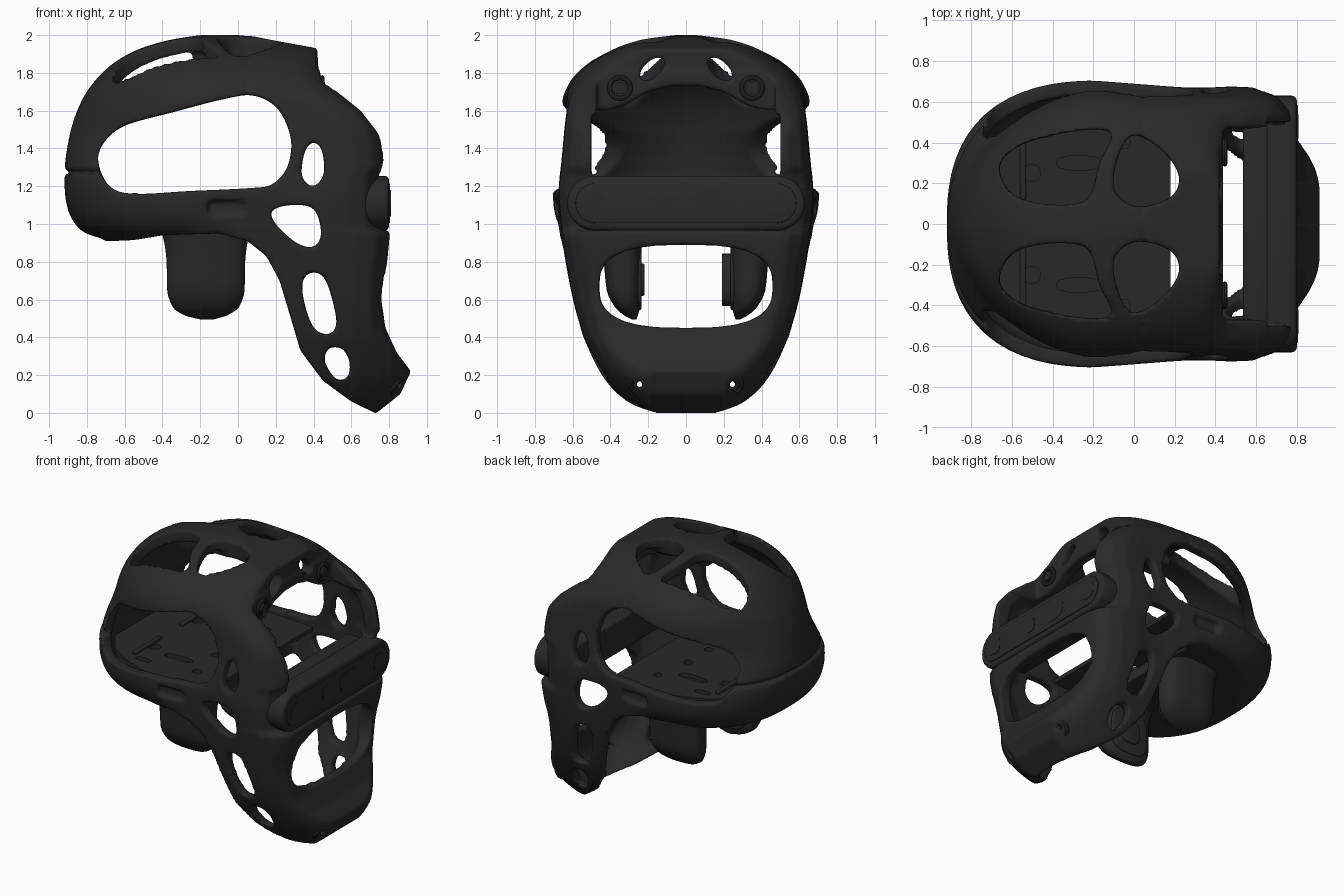
import bpy, bmesh, math
from mathutils import Vector

if "Cube" in bpy.data.objects:
    bpy.data.objects.remove(bpy.data.objects["Cube"])

dark = bpy.data.materials.new("dark_plastic")
dark.diffuse_color = (0.022, 0.022, 0.023, 1)
dark.use_nodes = True
dark.node_tree.nodes["Principled BSDF"].inputs["Base Color"].default_value = dark.diffuse_color


def spline(pts, sub=5):
    """Closed Catmull-Rom loop through a short list of points."""
    n, out = len(pts), []
    for i in range(n):
        a, b, c, d = (pts[(i + k) % n] for k in (-1, 0, 1, 2))
        for t in (s / sub for s in range(sub)):
            out.append(tuple(q + .5 * t * (r - p + t * (2*p - 5*q + 4*r - u + t * (3*(q - r) + u - p)))
                             for p, q, r, u in zip(a, b, c, d)))
    return out


def slices(rows, sub=3):
    """Monotone smooth interpolation of slice rows over their first value (z)."""
    d = [[(q - p) / (b[0] - a[0]) for p, q in zip(a, b)] for a, b in zip(rows, rows[1:])]
    m = [d[0]] + [[2*p*q/(p + q) if p*q > 0 else 0 for p, q in zip(a, b)] for a, b in zip(d, d[1:])] + [d[-1]]
    out = []
    for a, b, ma, mb in zip(rows, rows[1:], m, m[1:]):
        h = b[0] - a[0]
        for t in (s / sub for s in range(sub)):
            k = t*t*(3 - 2*t)
            out.append(tuple(p + (q - p)*k + h*(u*t*(1-t)**2 - v*t*t*(1-t)) for p, q, u, v in zip(a, b, ma, mb)))
    return out + [rows[-1]]


def rings_obj(name, rings):
    """Closed skin over a stack of equal rings."""
    bm = bmesh.new()
    vs = [[bm.verts.new(p) for p in r] for r in rings]
    n = len(vs[0])
    for a, b in zip(vs, vs[1:]):
        for i in range(n):
            bm.faces.new((a[i], a[(i+1) % n], b[(i+1) % n], b[i]))
    bm.faces.new(vs[0])
    bm.faces.new(vs[-1])
    bmesh.ops.recalc_face_normals(bm, faces=bm.faces)
    me = bpy.data.meshes.new(name)
    bm.to_mesh(me)
    bm.free()
    o = bpy.data.objects.new(name, me)
    bpy.context.collection.objects.link(o)
    me.materials.append(dark)
    return o


def prism(name, pts, axis, a, b):
    put = {'x': lambda u, v, w: (w, u, v), 'y': lambda u, v, w: (u, w, v), 'z': lambda u, v, w: (u, v, w)}[axis]
    return rings_obj(name, [[put(u, v, w) for u, v in pts] for w in (a, b)])


def box(name, x0, x1, y0, y1, z0, z1):
    return prism(name, [(x0, y0), (x1, y0), (x1, y1), (x0, y1)], 'z', z0, z1)


def oval(cu, cv, ru, rv, n=2.0, tilt=0, count=28):
    out = []
    for t in (2 * math.pi * i / count for i in range(count)):
        u = ru * math.copysign(abs(math.cos(t)) ** (2/n), math.cos(t))
        v = rv * math.copysign(abs(math.sin(t)) ** (2/n), math.sin(t))
        out.append((cu + u*math.cos(tilt) - v*math.sin(tilt), cv + u*math.sin(tilt) + v*math.cos(tilt)))
    return out


def capsule(hw, r, cz, n=12):
    return [(s*(hw - r) + r*math.cos(a0 + math.pi*i/n), cz + r*math.sin(a0 + math.pi*i/n))
            for s, a0 in ((1, -math.pi/2), (-1, math.pi/2)) for i in range(n + 1)]


def ramp(v):
    return max(0, min(1, v))


def loft(name, rows, cx, head=True, count=72):
    """Stack of rounded slices; row = z, back x, front x, centre y, half width, front exponent."""
    rings = []
    for z, xb, xf, cy, w, nf in rows:
        ring = []
        nb = 2.55 - .75 * ramp((z - 1.22) / .25) if head else 2.8
        for t in (2 * math.pi * i / count for i in range(count)):
            c, s = math.cos(t), math.sin(t)
            n, r = (nf, xf - cx) if c >= 0 else (nb, cx - xb)
            k = (abs(c)**n + abs(s)**n) ** (-1/n)
            x, y = cx + r*c*k, w*s*k
            if head:  # temple pinch, and tuck under the back of the skull
                y *= 1 - .05 * ramp((x + .2) / .45) + .03 * ramp((x - .35) / .25)
                y *= 1 - .16 * ramp((1.1 - z) / .19)**2.5 * ramp(-x / .3)
            ring.append((x, cy + y, z))
        rings.append(ring)
    return rings_obj(name, rings)


def apply(o, kind, **kw):
    m = o.modifiers.new(kind, kind)
    for k, v in kw.items():
        setattr(m, k, v)
    bpy.context.view_layer.objects.active = o
    bpy.ops.object.modifier_apply(modifier=m.name)


def cut(o, cutter, op='DIFFERENCE'):
    apply(o, 'BOOLEAN', operation=op, solver='EXACT', object=cutter)
    bpy.data.objects.remove(cutter)


def smooth(o, angle=40):
    bpy.ops.object.select_all(action='DESELECT')
    o.select_set(True)
    bpy.context.view_layer.objects.active = o
    bpy.ops.object.shade_smooth_by_angle(angle=math.radians(angle))


def bevel(o, w, seg=3):
    apply(o, 'BEVEL', width=w, segments=seg, limit_method='ANGLE', angle_limit=.7)
    smooth(o)


# head shell: outer body, trimmed by side silhouette, hollowed
rows = slices([(-.01, -.7, .79, 0, .26, 3), (.05, -.7, .84, 0, .355, 3.6), (.2, -.7, .92, 0, .475, 4),
               (.32, -.7, .875, 0, .535, 5), (.45, -.7, .80, 0, .585, 7), (.65, -.7, .78, 0, .635, 8),
               (.91, -.7, .815, 0, .68, 8), (.95, -.805, .815, 0, .685, 8), (.985, -.85, .75, 0, .69, 8),
               (1.06, -.895, .75, 0, .698, 8), (1.15, -.915, .75, 0, .705, 8),
               (1.26, -.92, .76, 0, .697, 8), (1.3, -.918, .79, 0, .69, 8), (1.5, -.885, .76, 0, .672, 8),
               (1.65, -.83, .62, 0, .66, 7), (1.75, -.765, .49, 0, .62, 6), (1.84, -.675, .45, 0, .535, 5),
               (1.92, -.54, .44, 0, .40, 4), (1.975, -.36, .3, 0, .24, 3), (2.0, -.2, 0, 0, .06, 2)])
shell = loft("head_shell", rows, -.15)
side = [(-.95, 1.27), (-.92, 1.45), (-.84, 1.66), (-.72, 1.83), (-.55, 1.94), (-.3, 2.01), (-.1, 2.03), (.2, 1.97),
        (.42, 1.93), (.425, 1.82), (.5, 1.72), (.65, 1.6), (.75, 1.47), (.78, 1.36), (.75, 1.26), (.75, 1.0),
        (.805, .96), (.785, .75), (.76, .6), (.78, .45), (.84, .32), (.915, .22), (.86, .1), (.73, -.003), (.6, .06),
        (.45, .17), (.33, .33), (.28, .5), (.22, .7), (.15, .83), (.05, .91), (-.1, .95), (-.4, .94), (-.55, .915),
        (-.7, .908), (-.83, .93), (-.93, 1.02)]
cut(shell, prism("trim", side, 'y', -1, 1), 'INTERSECT')


def inset(d, top, front):
    return [(z if z < 1.4 else 1.4 + (z - 1.4) * top, xb + d, min(max(xf - front, -.1), .35 if z > 1.62 else 1), 0,
             max(w - d, .02), nf) for z, xb, xf, cy, w, nf in rows]


under = [(-.1, *inset(.07, 1, .085)[0][1:])]
cavity = loft("cavity", under + inset(.07, .885, .085), -.15)
cut(cavity, box("floor_keep", -1.2, .03, -1, 1, -.2, 1.0))
cut(cavity, box("crown_keep", -.24, .5, -.095, .095, 1.865, 2.2))
cut(shell, cavity)
cut(shell, box("brow_recess", .437, 1, -.47, .47, 1.3, 1.88))

# panel seams, only skin deep
for dims in ((-1.1, -.6, -1, 1, 1.262, 1.288), (.03, .056, -1, 1, 1.65, 2.1)):
    groove = box("groove", *dims)
    cut(groove, loft("core", inset(.03, .955, .03), -.15))
    cut(shell, groove)

# side windows, cut through both cheeks
windows = [
    [(-.74, 1.33), (-.71, 1.43), (-.6, 1.52), (-.35, 1.59), (-.08, 1.66), (.08, 1.68), (.21, 1.61), (.28, 1.45),
     (.26, 1.3), (.18, 1.21), (.06, 1.19), (-.25, 1.175), (-.55, 1.16), (-.68, 1.2)],
    [(.34, 1.25), (.35, 1.37), (.39, 1.43), (.44, 1.4), (.455, 1.27), (.4, 1.2)],
    [(.18, 1.07), (.28, 1.1), (.40, 1.08), (.44, .95), (.4, .88), (.31, .9), (.2, 1.0)],
    [(.34, .68), (.38, .74), (.46, .71), (.52, .5), (.49, .42), (.41, .44), (.36, .55)],
    [(.46, .27), (.48, .34), (.55, .34), (.59, .27), (.58, .19), (.52, .18)]]
for w in windows:
    cut(shell, prism("window", spline(w), 'y', -1, 1))

# crown openings, brow holes and shallow side slots
rear = [(-.66, .28), (-.6, .15), (-.45, .1), (-.28, .1), (-.21, .15), (-.17, .3), (-.11, .43), (-.18, .465),
        (-.38, .44), (-.57, .38)]
fore = [(-.08, .32), (-.1, .18), (-.03, .1), (.07, .09), (.19, .14), (.22, .24), (.14, .36), (.03, .43), (-.03, .42)]
for s in (-1, 1):
    for hole in (rear, fore):
        cut(shell, prism("crown_hole", [(u, s*v) for u, v in spline(hole)], 'z', 1.5, 2.2))
    cut(shell, prism("brow_hole", oval(s*.18, 1.82, .08, .042, 2, -s*.75), 'x', .2, 1))
    cut(shell, prism("side_slot", oval(-.06, 1.085, .105, .042, 4), 'y', s*.66, s))
    cut(shell, prism("chin_hole", oval(s*.245, .15, .019, .019), 'x', .5, 1))

# eye and mouth openings in the face
eye = [(.5, 1.25), (.5, 1.58), (.42, 1.6), (.32, 1.63), (.2, 1.7), (.08, 1.73)]
cut(shell, prism("eye_opening", eye + [(-y, z) for y, z in reversed(eye)], 'x', .2, 1.2))
cut(shell, prism("mouth_opening", oval(0, .67, .46, .22, 2.8), 'x', .2, 1.2))

# soften into one moulded surface
apply(shell, 'REMESH', mode='VOXEL', voxel_size=.013)
apply(shell, 'SMOOTH', factor=.5, iterations=4)
smooth(shell, 60)

# sensor bar across the eyes
bevel(prism("sensor_bar", capsule(.63, .145, 1.11), 'x', .65, .80), .025)
bevel(prism("sensor_face", capsule(.585, .105, 1.11), 'x', .79, .806), .004)
bevel(box("sensor_back", .535, .67, -.5, .5, 1.0, 1.24), .015)
for y, r in ((-.48, .06), (-.12, .055), (.13, .1), (.48, .06)):
    smooth(prism("sensor_lens", oval(y, 1.11, r, min(r, .07), 2.5), 'x', .8, .809))

# electronics plate inside the skull
half = [(-.82, .25), (-.7, .42), (-.5, .54), (-.2, .64), (.18, .62)]
plate = prism("inner_plate", half + [(x, -y) for x, y in reversed(half)], 'z', 1.115, 1.145)
for s in (-1, 1):
    for x, y, rx, ry in ((-.27, .3, .11, .035), (-.05, .4, .03, .03), (-.5, .25, .04, .04), (-.45, .45, .06, .025),
                         (-.1, .12, .03, .03)):
        cut(plate, prism("plate_hole", oval(x, s*y, rx, ry, 2.5, 0, 20), 'z', 1, 1.3))
    bevel(box("plate_rail", -.56, -.53, s*.27 - .15, s*.27 + .15, 1.14, 1.165), .006)
smooth(plate)

# ear cups hanging under the skull, with inner pads
cup = slices([(.495, -.20, -.13, .275, .012, 2.4), (.515, -.28, -.06, .29, .035, 2.6),
              (.56, -.345, .005, .31, .066, 2.8), (.65, -.375, .035, .33, .09, 3),
              (.8, -.378, .038, .335, .1, 3), (.9, -.39, .05, .34, .105, 3), (1.0, -.42, .08, .34, .12, 3)])
for s in (-1, 1):
    smooth(loft("ear_cup", [(z, a, b, s*y, w, n) for z, a, b, y, w, n in cup], -.165, False, 40), 60)
    bevel(prism("ear_pad", oval(-.165, .71, .15, .165, 3.2), 'y', s*.235, s*.262), .01)
    k = 1 if s > 0 else .62
    bevel(prism("ear_pad_face", oval(-.165, .705, .12*k, .14*k, 3), 'y', s*(.19 if s > 0 else .22), s*.25), .01)

# ring shaped screw seats on brow, chin and cheeks
for s in (-1, 1):
    for x, y, z, r, d in ((.445, .35, 1.72, .055, (1, 0, 0)), (.835, .245, .15, .05, (.8, 0, -.5)),
                          (.775, .49, .9, .025, (1, 0, 0))):
        rot = Vector(d).to_track_quat('Z', 'Y').to_euler()
        bpy.ops.mesh.primitive_torus_add(location=(x, s*y, z), rotation=rot, major_radius=r, minor_radius=.013,
                                         major_segments=28, minor_segments=8)
        parts = [("screw_ring", bpy.context.object)]
        if z > .5:
            bpy.ops.mesh.primitive_cylinder_add(vertices=16, radius=r*.6, depth=.05, location=(x - .01, s*y, z),
                                                rotation=rot)
            parts.append(("screw_head", bpy.context.object))
        for name, o in parts:
            o.name = name
            o.data.materials.append(dark)
            smooth(o)
